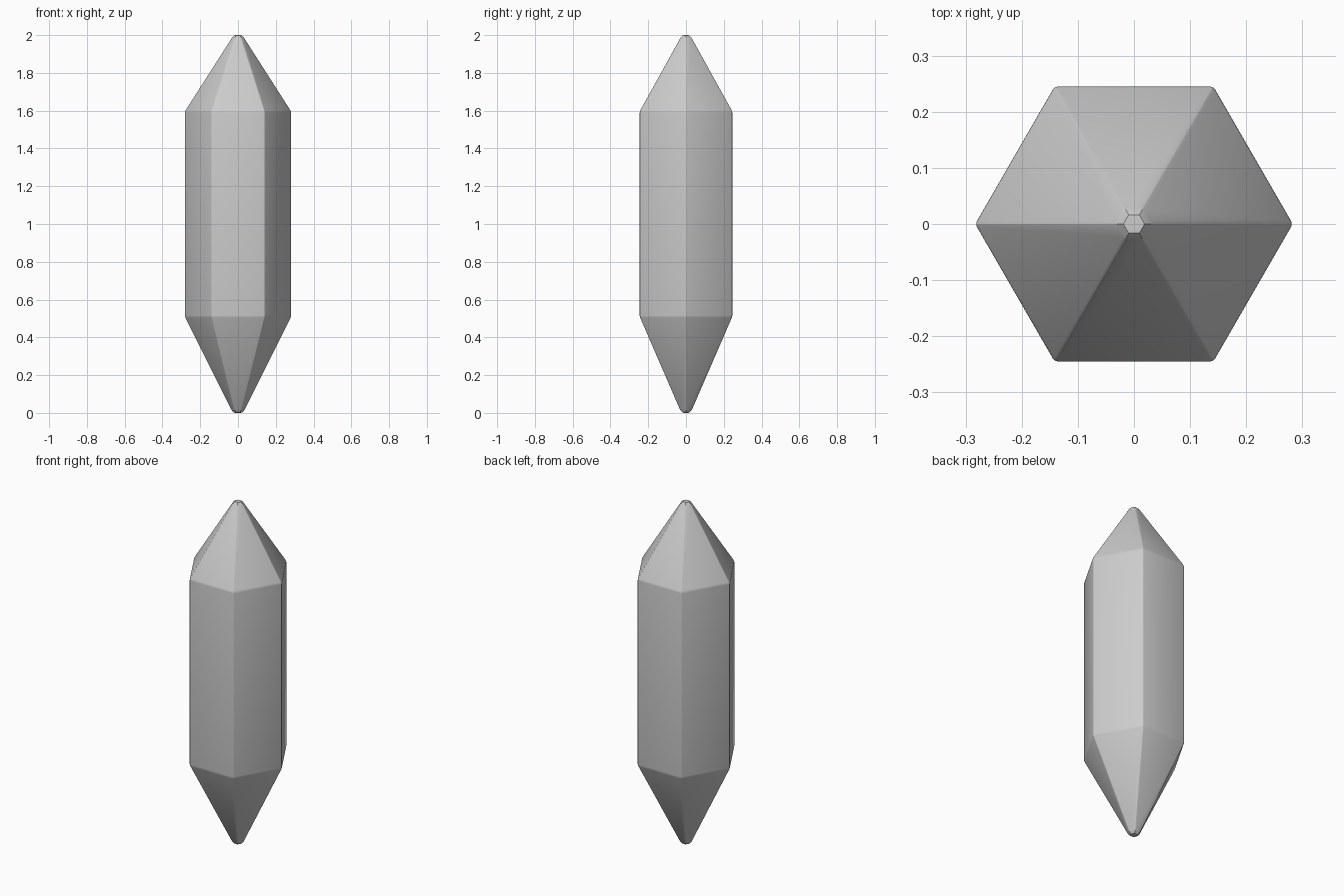
import bpy, bmesh, math

if "Cube" in bpy.data.objects:
    bpy.data.objects.remove(bpy.data.objects["Cube"])

R = 0.283
bm = bmesh.new()

# hexagonal rings: blunt tips and the two shoulders (radius, height)
profile = [(0.020, 0.001), (0.036, 0.016), (R, 0.510),
           (R, 1.596), (0.034, 1.985), (0.019, 1.999)]
rings = []
for r, z in profile:
    rings.append([bm.verts.new((r * math.cos(i * math.pi / 3),
                                r * math.sin(i * math.pi / 3), z)) for i in range(6)])
for a, b in zip(rings, rings[1:]):
    for i in range(6):
        j = (i + 1) % 6
        bm.faces.new((a[i], a[j], b[j], b[i]))

# rounded tip centres
for ring, z in ((rings[0], 0.0), (rings[-1], 2.0)):
    tip = bm.verts.new((0, 0, z))
    for i in range(6):
        bm.faces.new((ring[i], ring[(i + 1) % 6], tip))
bmesh.ops.recalc_face_normals(bm, faces=bm.faces)

# soft narrow bevel on the long edges and shoulders
long_edges = [e for e in bm.edges if e.calc_length() > 0.2]
bmesh.ops.bevel(bm, geom=long_edges, offset=0.006, segments=2, profile=0.5,
                affect='EDGES', clamp_overlap=True)

mesh = bpy.data.meshes.new("crystal")
bm.to_mesh(mesh)
bm.free()
crystal = bpy.data.objects.new("crystal", mesh)
bpy.context.collection.objects.link(crystal)
bpy.context.view_layer.objects.active = crystal
crystal.select_set(True)
bpy.ops.object.shade_smooth_by_angle(angle=math.radians(20))
